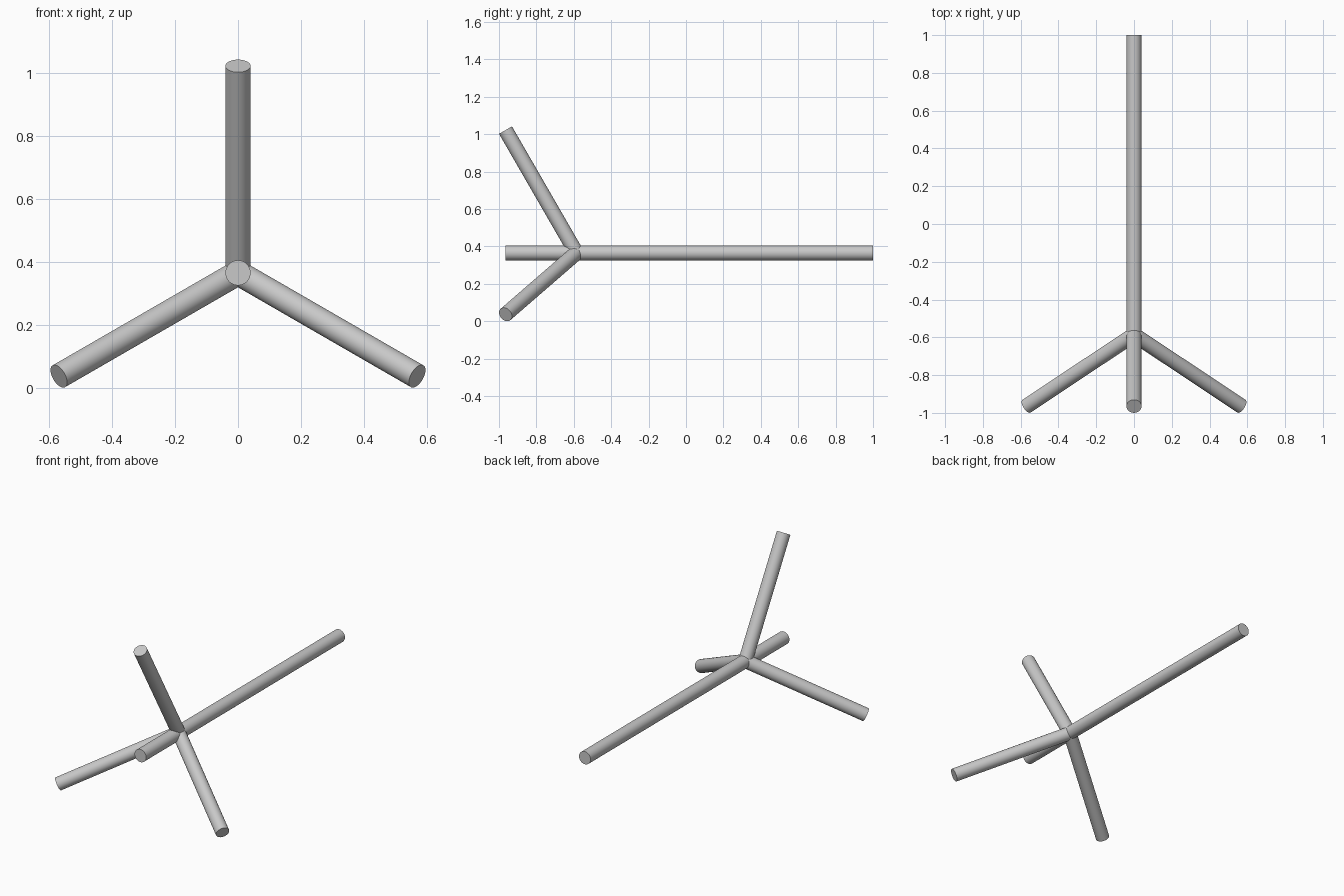
import bpy
from math import cos, sin, radians
from mathutils import Vector

cube = bpy.data.objects.get("Cube")
if cube:
    bpy.data.objects.remove(cube, do_unlink=True)

RADIUS = 0.04
HUB = Vector((0, -0.586, 0.365))
FRONT = -0.965   # y of the front rod end and of the arm ends
SPREAD = 0.657   # distance of the arm ends from the rod axis

grey = bpy.data.materials.new("light_grey")
grey.use_nodes = True
colour = (0.58, 0.58, 0.58, 1)
grey.diffuse_color = colour
grey.node_tree.nodes["Principled BSDF"].inputs["Base Color"].default_value = colour


def rod(name, start, end):
    """Capped round bar between two points."""
    axis = end - start
    bpy.ops.mesh.primitive_cylinder_add(
        vertices=32, radius=RADIUS, depth=axis.length,
        location=(start + end) / 2,
        rotation=axis.to_track_quat('Z', 'Y').to_euler())
    obj = bpy.context.object
    obj.name = name
    obj.data.materials.append(grey)
    bpy.ops.object.shade_smooth_by_angle(angle=radians(40))


# Long horizontal bar
rod("main_rod", Vector((0, FRONT, HUB.z)), Vector((0, 1, HUB.z)))

# Three arms spread evenly around the bar, leaning forward
for name, degrees in (("upper_arm", 90), ("right_arm", 210), ("left_arm", 330)):
    a = radians(degrees)
    rod(name, HUB, Vector((SPREAD * cos(a), FRONT, HUB.z + SPREAD * sin(a))))
